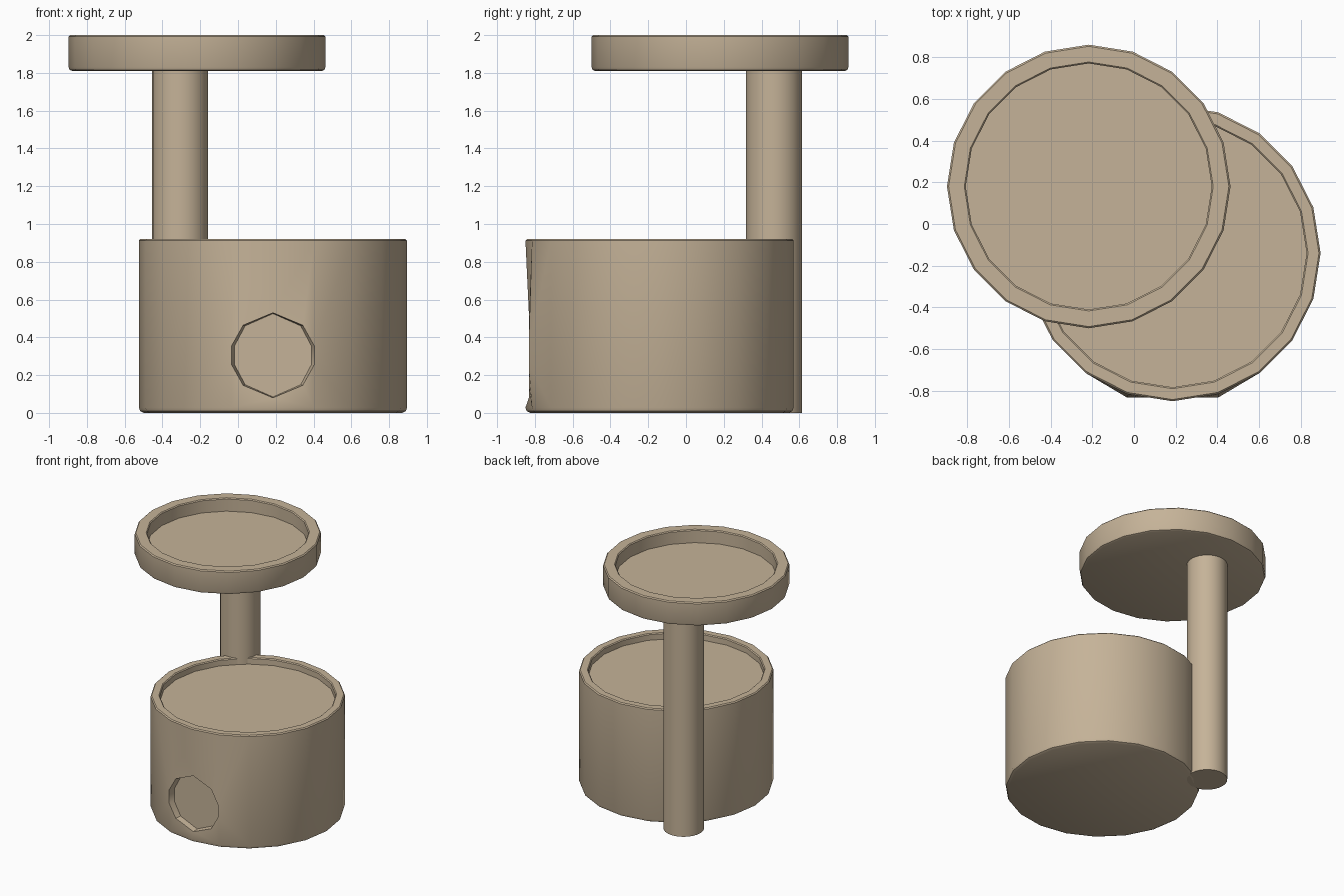
import bpy, bmesh, math

if "Cube" in bpy.data.objects:
    bpy.data.objects.remove(bpy.data.objects["Cube"])

mat = bpy.data.materials.new("tan")
mat.diffuse_color = (0.56, 0.45, 0.315, 1)
mat.use_nodes = True
mat.node_tree.nodes["Principled BSDF"].inputs["Base Color"].default_value = mat.diffuse_color


def lathe(bm, cx, cy, profile, n=20):
    """Spin an (r, z) profile about a vertical axis, capping both ends."""
    rings = [[bm.verts.new((cx + r * math.cos(2 * math.pi * i / n),
                            cy + r * math.sin(2 * math.pi * i / n), z))
              for i in range(n)] for r, z in profile]
    walls = []
    for a, b in zip(rings, rings[1:]):
        walls.append([bm.faces.new((a[i], a[(i + 1) % n], b[(i + 1) % n], b[i]))
                      for i in range(n)])
    bm.faces.new(rings[0][::-1])
    bm.faces.new(rings[-1])
    return rings, walls


def finish(name, bm):
    bmesh.ops.recalc_face_normals(bm, faces=bm.faces[:])
    me = bpy.data.meshes.new(name)
    bm.to_mesh(me)
    bm.free()
    me.materials.append(mat)
    ob = bpy.data.objects.new(name, me)
    bpy.context.collection.objects.link(ob)
    bpy.ops.object.select_all(action='DESELECT')
    ob.select_set(True)
    bpy.context.view_layer.objects.active = ob
    bpy.ops.object.shade_smooth_by_angle(angle=math.radians(30))


# Lower bowl with shallow tray on top
CX, CY = 0.185, -0.14
bm = bmesh.new()
rings, walls = lathe(bm, CX, CY, [
    (0.685, 0), (0.703, 0.009), (0.71, 0.028), (0.71, 0.912), (0.702, 0.92),
    (0.65, 0.92), (0.643, 0.913), (0.643, 0.868)])

# Round recess in the front wall: open four facets and rebuild around a ring
bot, top = rings[2], rings[3]
bmesh.ops.delete(bm, geom=[walls[2][i] for i in range(13, 17)], context='FACES_ONLY')
half = [(0, 0.53), (0.158, 0.464), (0.219, 0.355), (0.219, 0.255), (0.158, 0.146), (0, 0.08)]
outline = half + [(-x, z) for x, z in half[4:0:-1]]
rim = [bm.verts.new((CX + x, -0.832, z)) for x, z in outline]
floor = [bm.verts.new((CX + 0.93 * x, -0.785, 0.305 + 0.98 * (z - 0.305))) for x, z in outline]
for s in (1, -1):
    T = [top[15 + s * k] for k in range(3)]
    B = [bot[15 + s * k] for k in range(3)]
    R = [rim[(s * k) % 10] for k in range(6)]
    for f in ((B[2], T[2], R[2], R[3]), (T[2], T[1], R[2]), (B[2], R[3], B[1]),
              (T[1], T[0], R[0], R[1]), (T[1], R[1], R[2]),
              (B[1], R[3], R[4]), (B[1], R[4], R[5], B[0])):
        bm.faces.new(f)
for i in range(10):
    j = (i + 1) % 10
    bm.faces.new((rim[i], rim[j], floor[j], floor[i]))
bm.faces.new(floor)
finish("lower_bowl", bm)

# Upper dish
bm = bmesh.new()
lathe(bm, -0.217, 0.18, [
    (0.66, 1.81), (0.674, 1.816), (0.68, 1.83), (0.68, 1.992), (0.672, 2.0),
    (0.597, 2.0), (0.59, 1.993), (0.59, 1.895)])
finish("upper_dish", bm)

# Support post
bm = bmesh.new()
lathe(bm, -0.306, 0.466, [(0.148, 0), (0.148, 1.82)], 24)
finish("support_post", bm)
